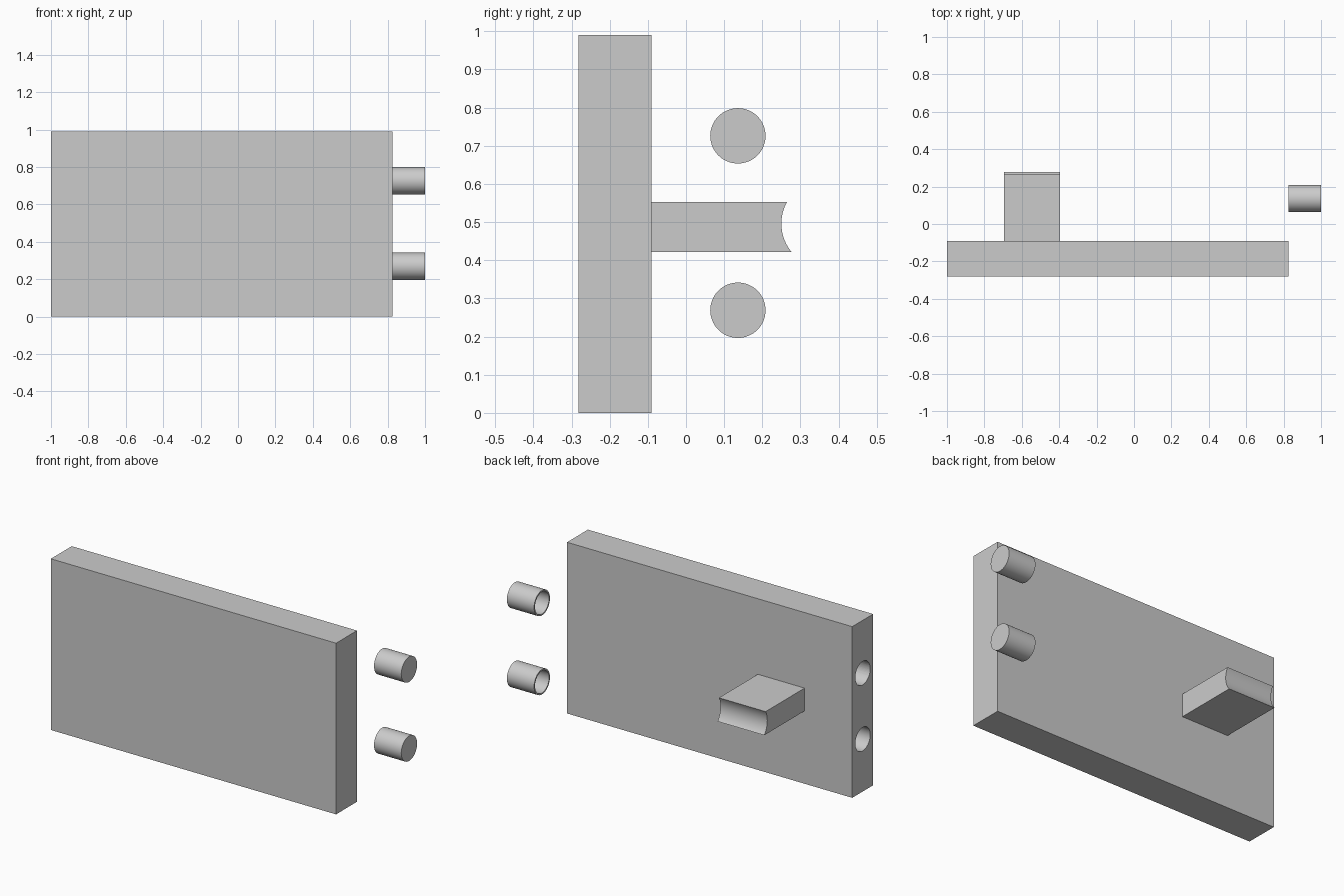
import bpy
import math

cube = bpy.data.objects.get("Cube")
if cube:
    bpy.data.objects.remove(cube, do_unlink=True)

grey = bpy.data.materials.new("light_grey")
grey.use_nodes = True
grey.diffuse_color = (0.6, 0.6, 0.6, 1)
grey.node_tree.nodes["Principled BSDF"].inputs["Base Color"].default_value = (0.6, 0.6, 0.6, 1)


def finish(name):
    obj = bpy.context.object
    obj.name = name
    obj.data.materials.append(grey)
    return obj


def box(name, low, high):
    centre = [(a + b) / 2 for a, b in zip(low, high)]
    bpy.ops.mesh.primitive_cube_add(size=1, location=centre)
    bpy.context.object.scale = [b - a for a, b in zip(low, high)]
    bpy.ops.object.transform_apply(location=False, rotation=False, scale=True)
    return finish(name)


def rod(name, radius, x0, x1, y, z, sides=64):
    """Cylinder running along x."""
    bpy.ops.mesh.primitive_cylinder_add(
        vertices=sides, radius=radius, depth=x1 - x0,
        location=((x0 + x1) / 2, y, z), rotation=(0, math.pi / 2, 0))
    return finish(name)


def cut(target, cutter):
    """Subtract the cutter, then discard it."""
    mod = target.modifiers.new("cut", "BOOLEAN")
    mod.operation = "DIFFERENCE"
    mod.solver = "EXACT"
    mod.object = cutter
    bpy.ops.object.select_all(action="DESELECT")
    bpy.context.view_layer.objects.active = target
    target.select_set(True)
    bpy.ops.object.modifier_apply(modifier=mod.name)
    bpy.data.objects.remove(cutter, do_unlink=True)
    bpy.ops.object.shade_smooth_by_angle(angle=math.radians(30))


# Main slab with two round sockets in its right end
slab = box("slab", (-1, -0.282, 0), (0.825, -0.091, 0.99))
for z in (0.303, 0.685):
    cut(slab, rod("socket_cutter", 0.068, -1.1, -0.83, -0.187, z))

# Rear block with a concave end
block = box("rear_block", (-0.695, -0.091, 0.421), (-0.396, 0.3, 0.553))
cut(block, rod("groove_cutter", 0.117, -0.8, -0.3, 0.367, 0.496, sides=128))

# Hollow pegs, open toward the slab side and closed outside
for name, z in (("lower_peg", 0.269), ("upper_peg", 0.726)):
    peg = rod(name, 0.0725, 0.826, 1, 0.136, z)
    cut(peg, rod("peg_cutter", 0.064, 0.75, 0.985, 0.136, z))
